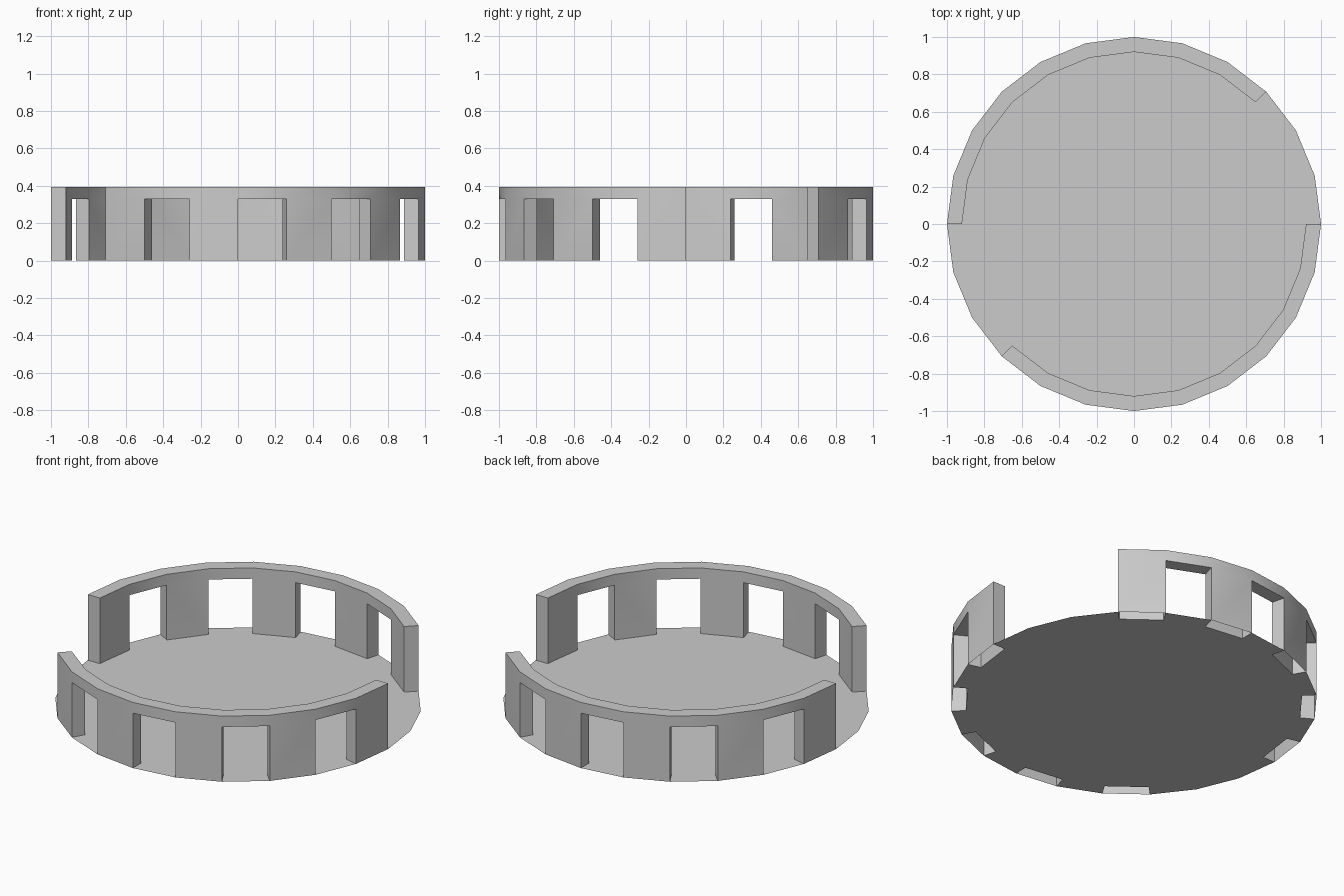
import bpy, bmesh, math

if "Cube" in bpy.data.objects:
    bpy.data.objects.remove(bpy.data.objects["Cube"])

SIDES = 24
R_OUT, R_IN = 1.0, 0.92
Z_OPENING, Z_TOP = 0.33, 0.395
STEP = math.tau / SIDES
ARC_STARTS = {"back_wall": 3, "front_wall": 15}   # first segment of each arc
ARC_LENGTH = 9                                    # pillars and openings alternate


def pt(r, i, z):
    return (r * math.cos(i * STEP), r * math.sin(i * STEP), z)


def finish(bm, name, smooth=False):
    bmesh.ops.remove_doubles(bm, verts=bm.verts, dist=1e-4)
    bmesh.ops.recalc_face_normals(bm, faces=bm.faces)
    mesh = bpy.data.meshes.new(name)
    bm.to_mesh(mesh)
    bm.free()
    ob = bpy.data.objects.new(name, mesh)
    bpy.context.collection.objects.link(ob)
    if smooth:
        bpy.ops.object.select_all(action='DESELECT')
        ob.select_set(True)
        bpy.context.view_layer.objects.active = ob
        bpy.ops.object.shade_smooth_by_angle(angle=math.radians(30))
    return ob


def face(bm, *points):
    bm.faces.new([bm.verts.new(p) for p in points])


def curved(bm, r, i, z0, z1):
    face(bm, pt(r, i, z0), pt(r, i + 1, z0), pt(r, i + 1, z1), pt(r, i, z1))


def radial(bm, i, z0, z1):
    face(bm, pt(R_IN, i, z0), pt(R_OUT, i, z0), pt(R_OUT, i, z1), pt(R_IN, i, z1))


def level(bm, i, z):
    face(bm, pt(R_IN, i, z), pt(R_OUT, i, z), pt(R_OUT, i + 1, z), pt(R_IN, i + 1, z))


# Curved walls: pillars hollow underneath, joined by lintels
pillars = set()
for name, start in ARC_STARTS.items():
    bm = bmesh.new()
    for k in range(ARC_LENGTH):
        i = start + k
        for r in (R_OUT, R_IN):
            curved(bm, r, i, Z_OPENING, Z_TOP)
        level(bm, i, Z_TOP)
        if k % 2 == 0:
            pillars.add(i)
            for r in (R_OUT, R_IN):
                curved(bm, r, i, 0, Z_OPENING)
            radial(bm, i, 0, Z_OPENING)
            radial(bm, i + 1, 0, Z_OPENING)
        else:
            level(bm, i, Z_OPENING)
    for i in (start, start + ARC_LENGTH):
        radial(bm, i, Z_OPENING, Z_TOP)
    finish(bm, name, smooth=True)

# Thin floor disc, open beneath each pillar
bm = bmesh.new()
face(bm, *[pt(R_IN, i, 0) for i in range(SIDES)])
for i in range(SIDES):
    if i not in pillars:
        level(bm, i, 0)
floor = finish(bm, "floor")
if floor.data.polygons[0].normal.z < 0:
    floor.data.flip_normals()
